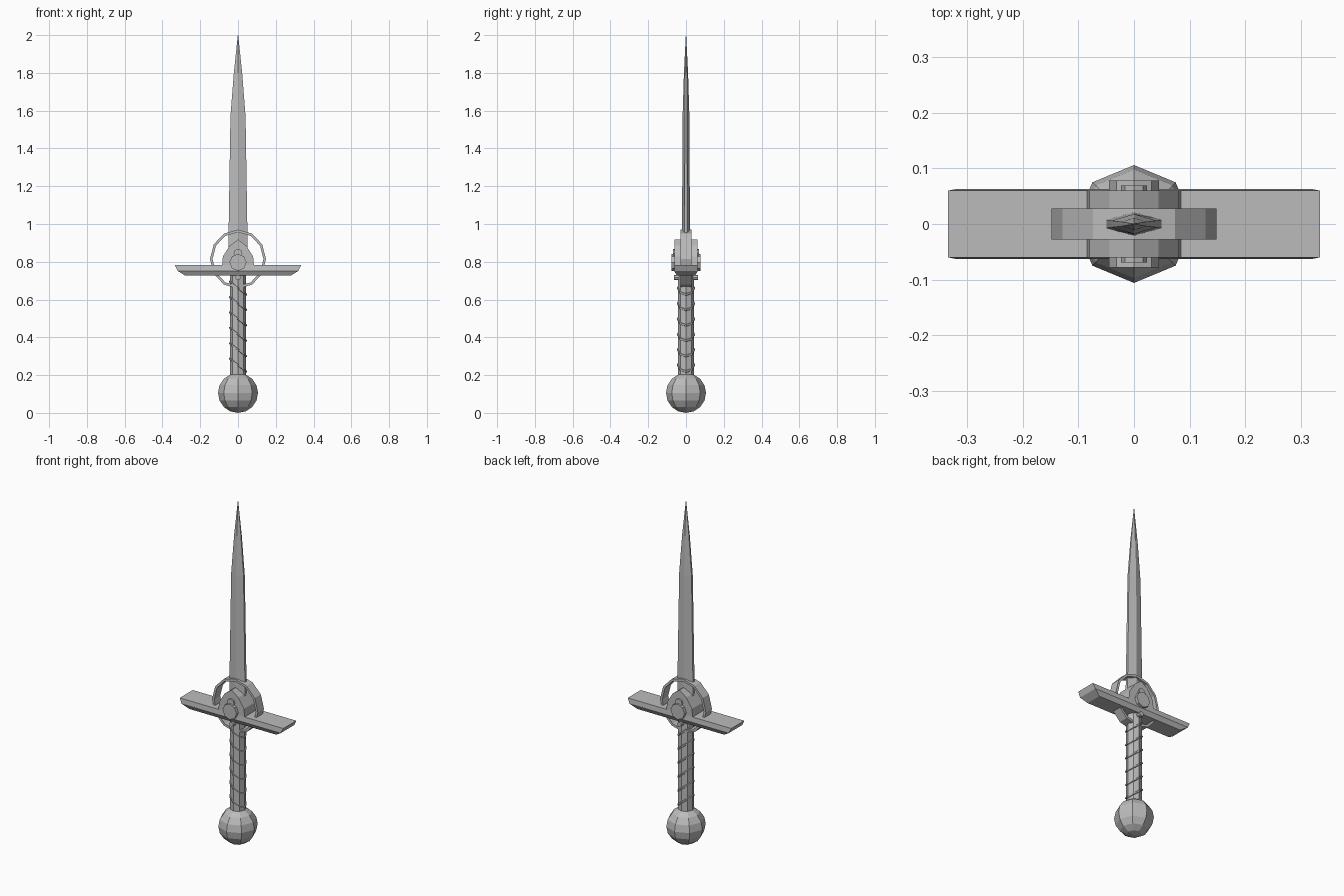
import bpy, bmesh
from math import sin, cos, pi
from mathutils import Matrix

cube = bpy.data.objects.get("Cube")
if cube:
    bpy.data.objects.remove(cube)

steel = bpy.data.materials.new("plain_grey")
steel.use_nodes = True
GREY = (0.5, 0.5, 0.5, 1)
steel.diffuse_color = GREY
steel.node_tree.nodes["Principled BSDF"].inputs["Base Color"].default_value = GREY


def finish(name, bm):
    bmesh.ops.recalc_face_normals(bm, faces=bm.faces)
    mesh = bpy.data.meshes.new(name)
    bm.to_mesh(mesh)
    bm.free()
    mesh.materials.append(steel)
    obj = bpy.data.objects.new(name, mesh)
    bpy.context.collection.objects.link(obj)
    return obj


def loft(name, loops, closed=False):
    """Skin equal-length point loops; cap the ends or join them in a ring."""
    bm = bmesh.new()
    rows = [[bm.verts.new(p) for p in loop] for loop in loops]
    n = len(rows[0])
    pairs = list(zip(rows, rows[1:]))
    if closed:
        pairs.append((rows[-1], rows[0]))
    else:
        bm.faces.new(rows[0])
        bm.faces.new(rows[-1])
    for a, b in pairs:
        for i in range(n):
            j = (i + 1) % n
            bm.faces.new((a[i], a[j], b[j], b[i]))
    return finish(name, bm)


def plate(name, outline, depth):
    """Extrude an x-z outline evenly to front and back."""
    return loft(name, [[(x, y, z) for x, z in outline] for y in (-depth, depth)])


def disc(name, z, radius, depth, sides=8):
    angles = [2 * pi * i / sides for i in range(sides)]
    return plate(name, [(radius * cos(a), z + radius * sin(a)) for a in angles], depth)


# Blade: six-sided section with a ridge and narrow flat edges
def blade_section(w, t, e, z):
    return [(-w, -e, z), (0, -t, z), (w, -e, z), (w, e, z), (0, t, z), (-w, e, z)]


loft("blade", [blade_section(0.053, 0.022, 0.008, 0.76),
               blade_section(0.040, 0.018, 0.006, 1.57),
               blade_section(0.022, 0.011, 0.004, 1.80),
               blade_section(0.001, 0.001, 0.0005, 2.0)])


# Crossguard: flat top, chamfered underside
def rectangle(x, y, z):
    return [(-x, -y, z), (x, -y, z), (x, y, z), (-x, y, z)]


loft("crossguard", [rectangle(0.28, 0.048, 0.727),
                    rectangle(0.32, 0.063, 0.752),
                    rectangle(0.335, 0.060, 0.782)])

# Halo ring around the guard centre
halo = []
for i in range(12):
    a = 2 * pi * i / 12
    halo.append([(r * 0.95 * cos(a), y, 0.814 + r * sin(a))
                 for r, y in ((0.156, -0.028), (0.156, 0.028),
                              (0.142, 0.028), (0.142, -0.028))])
loft("halo_ring", halo, closed=True)

# Arched centre block with emblem discs on both faces
half = [(0.085, 0.775), (0.08, 0.828), (0.044, 0.885)]
arch = half + [(0, 0.918)] + [(-x, z) for x, z in reversed(half)]
plate("centre_block", arch, 0.06)
disc("emblem_large_disc", 0.797, 0.045, 0.078)
disc("emblem_small_disc", 0.845, 0.023, 0.069)
disc("guard_stud", 0.717, 0.014, 0.063)

# Grip: straight eight-sided handle
SIDES = 8


def octagon(radius, z):
    return [(radius * cos(2 * pi * i / SIDES), radius * sin(2 * pi * i / SIDES), z)
            for i in range(SIDES)]


loft("grip", [octagon(0.042, 0.18), octagon(0.042, 0.74)])

# Tilted wrap rings, high on the right side and low on the left
for k in range(6):
    centre = 0.253 + 0.0815 * k
    band = []
    for i in range(SIDES):
        a = 2 * pi * i / SIDES
        row = []
        for r, dz in ((0.039, -0.007), (0.047, -0.004), (0.047, 0.004), (0.039, 0.007)):
            row.append((r * cos(a), r * sin(a), centre + dz - 0.034 * cos(a)))
        band.append(row)
    loft(f"grip_wrap_{k + 1}", band, closed=True)

# Faceted ball pommel
bm = bmesh.new()
bmesh.ops.create_uvsphere(bm, u_segments=8, v_segments=8, radius=0.106,
                          matrix=Matrix.Translation((0, 0, 0.106)))
finish("pommel", bm)
